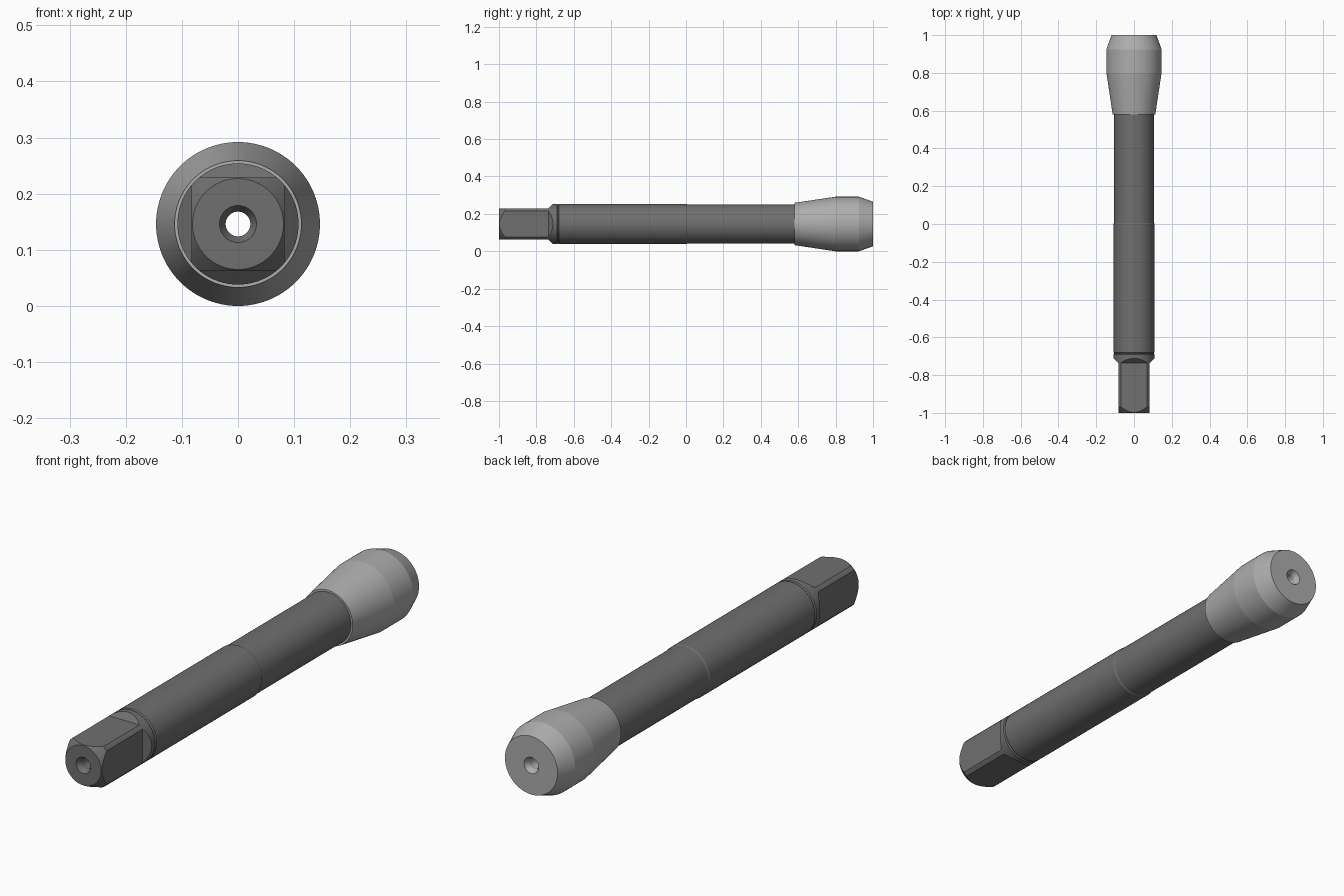
import bpy, bmesh, math
from mathutils import Matrix

if "Cube" in bpy.data.objects:
    bpy.data.objects.remove(bpy.data.objects["Cube"])

ZC = 0.146      # height of the tool axis
SEG = 96


def material(name, v):
    m = bpy.data.materials.new(name)
    m.diffuse_color = (v, v, v, 1)
    m.use_nodes = True
    m.node_tree.nodes["Principled BSDF"].inputs["Base Color"].default_value = m.diffuse_color
    return m


def make_object(name, bm, mat=None):
    bmesh.ops.recalc_face_normals(bm, faces=bm.faces)
    me = bpy.data.meshes.new(name)
    bm.to_mesh(me)
    bm.free()
    ob = bpy.data.objects.new(name, me)
    ob.location.z = ZC
    bpy.context.collection.objects.link(ob)
    if mat:
        me.materials.append(mat)
    return ob


def lathe(name, profile, mat):
    """Spin a closed (y, radius) profile about the y axis."""
    bm = bmesh.new()
    rings = []
    for i in range(SEG):
        a = 2 * math.pi * i / SEG
        rings.append([bm.verts.new((r * math.cos(a), y, r * math.sin(a))) for y, r in profile])
    n = len(profile)
    for i in range(SEG):
        p, q = rings[i], rings[(i + 1) % SEG]
        for j in range(n):
            k = (j + 1) % n
            bm.faces.new((p[j], p[k], q[k], q[j]))
    return make_object(name, bm, mat)


def smooth(ob):
    bpy.ops.object.select_all(action='DESELECT')
    ob.select_set(True)
    bpy.context.view_layer.objects.active = ob
    for mod in list(ob.modifiers):
        bpy.ops.object.modifier_apply(modifier=mod.name)
    bpy.ops.object.shade_smooth_by_angle(angle=math.radians(6))


dark = material("dark_steel", 0.16)
light = material("light_steel", 0.42)

# Shaft: chamfered drive end, neck, stepped body, bore with countersink
shaft = lathe("shaft", [
    (-1.0, 0.033), (-1.0, 0.081), (-0.968, 0.108), (-0.735, 0.108),
    (-0.69, 0.108), (-0.685, 0.104), (-0.68, 0.108), (0.0, 0.108),
    (0.006, 0.105), (0.58, 0.105), (0.58, 0.022), (-0.98, 0.022)], dark)

# Four flats with sloped run-outs, cut into the drive end
side = [(-1.1, 0.083), (-0.735, 0.083), (-0.70, 0.12), (-0.70, 0.2), (-1.1, 0.2)]
for i in range(4):
    bm = bmesh.new()
    a, b = ([bm.verts.new((x, y, h)) for y, h in side] for x in (-0.2, 0.2))
    bm.faces.new(a)
    bm.faces.new(b)
    for j in range(5):
        k = (j + 1) % 5
        bm.faces.new((a[j], a[k], b[k], b[j]))
    bm.transform(Matrix.Rotation(i * math.pi / 2, 4, 'Y'))
    cutter = make_object(f"flat_cutter_{i + 1}", bm)
    cutter.hide_render = True
    mod = shaft.modifiers.new("flat", 'BOOLEAN')
    mod.operation = 'DIFFERENCE'
    mod.solver = 'EXACT'
    mod.object = cutter
smooth(shaft)
for ob in [o for o in bpy.data.objects if o.name.startswith("flat_cutter")]:
    bpy.data.objects.remove(ob)

# Flared head with front chamfer and countersunk bore
head = lathe("head", [
    (0.58, 0.022), (0.58, 0.113), (0.80, 0.146), (0.925, 0.146),
    (1.0, 0.119), (1.0, 0.033), (0.98, 0.022)], light)
smooth(head)
